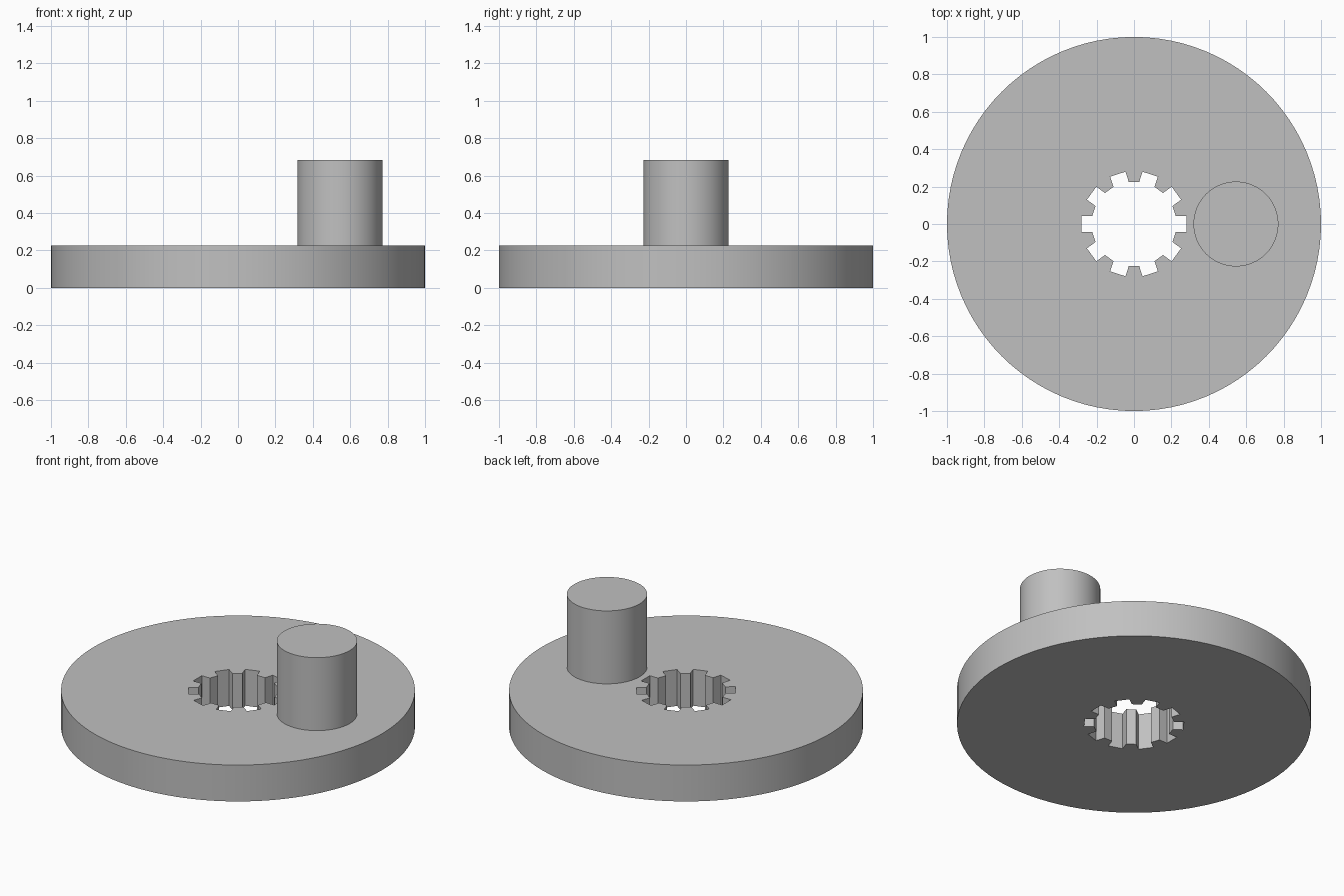
import bpy
import bmesh
from math import pi, cos, sin, sqrt, radians
from mathutils import Matrix, Vector

cube = bpy.data.objects.get("Cube")
if cube:
    bpy.data.objects.remove(cube, do_unlink=True)

DISC_HEIGHT = 0.227
BORE_RADIUS = 0.227
NOTCH_RADIUS = 0.28
NOTCH_HALF_WIDTH = 0.043
NOTCHES = 10
PIN_RADIUS = 0.227
PIN_HEIGHT = 0.455
PIN_X = 0.545

grey = bpy.data.materials.new("plain grey")
grey.use_nodes = True
colour = (0.53, 0.53, 0.53, 1)
grey.diffuse_color = colour
grey.node_tree.nodes["Principled BSDF"].inputs["Base Color"].default_value = colour


def circle(radius, segments):
    return [Vector((radius * cos(2 * pi * i / segments),
                    radius * sin(2 * pi * i / segments), 0)) for i in range(segments)]


def splined_bore():
    """Outline of a round bore with parallel-sided notches."""
    inner = sqrt(BORE_RADIUS ** 2 - NOTCH_HALF_WIDTH ** 2)
    notch = [(inner, -1), (NOTCH_RADIUS, -1), (NOTCH_RADIUS, 1), (inner, 1)]
    points = []
    for i in range(NOTCHES):
        turn = Matrix.Rotation(2 * pi * i / NOTCHES, 3, 'Z')
        points += [turn @ Vector((x, side * NOTCH_HALF_WIDTH, 0)) for x, side in notch]
    return points


def extruded_part(name, outlines, base, height):
    """Fill the outlines (later ones are holes) and extrude them upwards."""
    bm = bmesh.new()
    edges = []
    for outline in outlines:
        verts = [bm.verts.new(p) for p in outline]
        edges += [bm.edges.new((a, b)) for a, b in zip(verts, verts[1:] + verts[:1])]
    bmesh.ops.triangle_fill(bm, edges=edges, use_beauty=True, normal=(0, 0, 1))
    result = bmesh.ops.extrude_face_region(bm, geom=bm.faces[:], use_keep_orig=True)
    top = [v for v in result["geom"] if isinstance(v, bmesh.types.BMVert)]
    bmesh.ops.translate(bm, verts=top, vec=(0, 0, height))
    bmesh.ops.recalc_face_normals(bm, faces=bm.faces[:])
    mesh = bpy.data.meshes.new(name)
    bm.to_mesh(mesh)
    bm.free()
    mesh.materials.append(grey)
    part = bpy.data.objects.new(name, mesh)
    part.location = base
    bpy.context.collection.objects.link(part)
    bpy.ops.object.select_all(action='DESELECT')
    part.select_set(True)
    bpy.context.view_layer.objects.active = part
    bpy.ops.object.shade_smooth_by_angle(angle=radians(15))
    return part


# Disc with the splined bore through its middle
extruded_part("crank_disc", [circle(1, 96), splined_bore()], (0, 0, 0), DISC_HEIGHT)

# Off-centre round pin standing on the disc
extruded_part("crank_pin", [circle(PIN_RADIUS, 64)], (PIN_X, 0, DISC_HEIGHT), PIN_HEIGHT)
